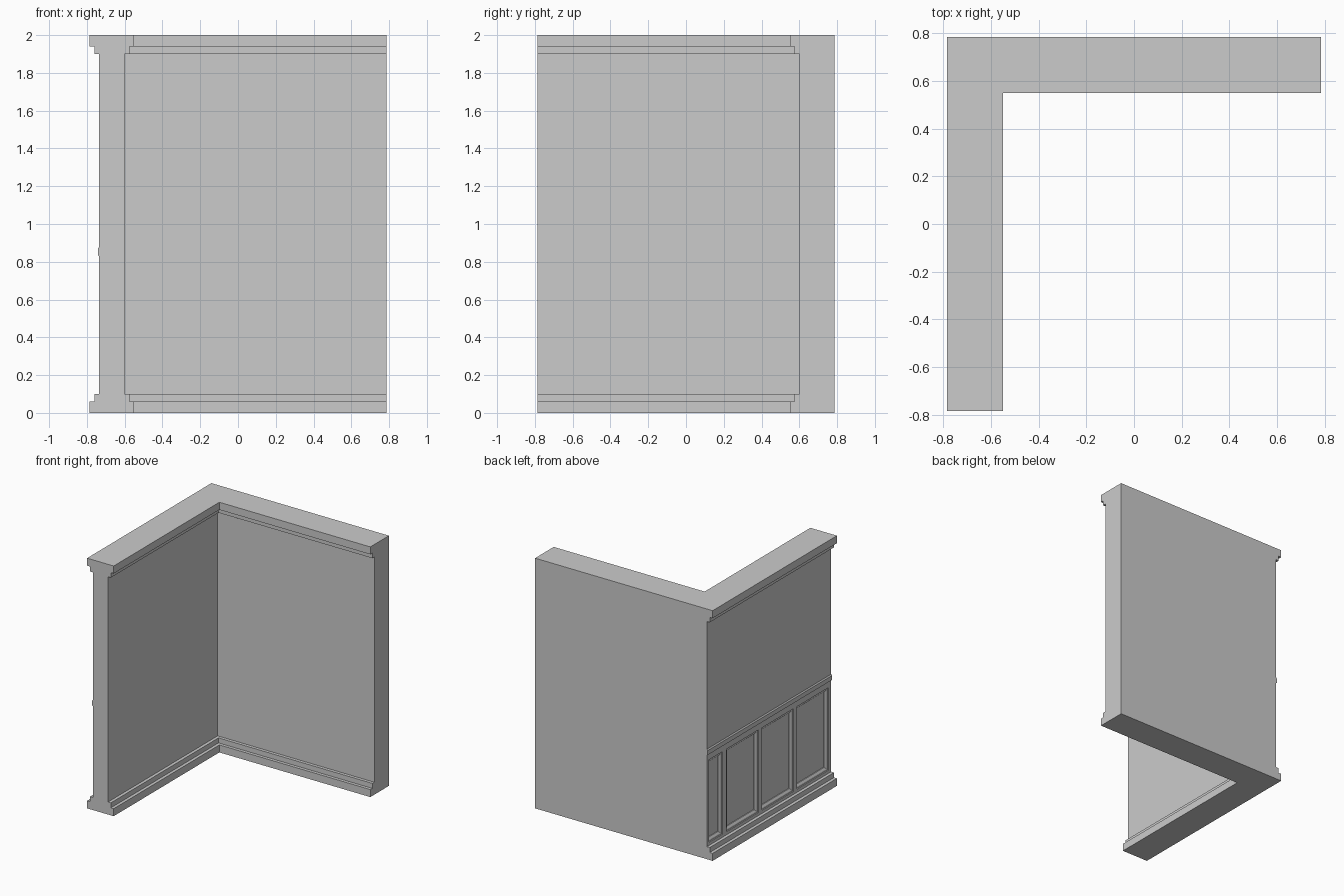
import bpy, bmesh

cube = bpy.data.objects.get("Cube")
if cube:
    bpy.data.objects.remove(cube, do_unlink=True)

HALF = 0.785       # half of the plan size
THICK = 0.235      # wall thickness at the mouldings
FACE = 0.05        # setback of the plain wall behind the mouldings

grey = bpy.data.materials.new("plaster_grey")
grey.use_nodes = True
colour = (0.6, 0.6, 0.6, 1)
grey.diffuse_color = colour
grey.node_tree.nodes["Principled BSDF"].inputs["Base Color"].default_value = colour


def finish(name, bm):
    bmesh.ops.recalc_face_normals(bm, faces=bm.faces)
    mesh = bpy.data.meshes.new(name)
    bm.to_mesh(mesh)
    bm.free()
    mesh.materials.append(grey)
    obj = bpy.data.objects.new(name, mesh)
    bpy.context.collection.objects.link(obj)
    return obj


def loft(name, loops):
    """Join equal closed loops of points, capping both ends."""
    bm = bmesh.new()
    rings = [[bm.verts.new(p) for p in loop] for loop in loops]
    for a, b in zip(rings, rings[1:]):
        for i in range(len(a)):
            j = (i + 1) % len(a)
            if (a[i].co - b[i].co).length + (a[j].co - b[j].co).length > 1e-6:
                bm.faces.new((a[i], a[j], b[j], b[i]))
    bm.faces.new(rings[0])
    bm.faces.new(rings[-1])
    bmesh.ops.remove_doubles(bm, verts=bm.verts, dist=1e-5)
    return finish(name, bm)


def corner_plan(z, setback):
    """L-shaped plan; the back and the two wall ends stay flush."""
    outer = -HALF + setback
    inner = -HALF + THICK - setback
    return [(outer, -HALF, z), (inner, -HALF, z), (inner, -inner, z),
            (HALF, -inner, z), (HALF, HALF, z), (outer, HALF, z)]


# Corner wall with stepped skirting and cornice
steps = [(0, 0), (0.06, 0), (0.06, 0.025), (0.10, 0.025), (0.10, FACE)]
profile = steps + [(2 - z, s) for z, s in reversed(steps)]
wall = loft("corner_wall", [corner_plan(z, s) for z, s in profile])


def rectangle(x, y, half_width, low, high):
    return [(x, y - half_width, low), (x, y + half_width, low),
            (x, y + half_width, high), (x, y - half_width, high)]


# Recessed panels with sloping frames in the outer side wall
surface = -HALF + FACE
LOW, HIGH = 0.125, 0.785
for y, half in [(-0.55, 0.2), (-0.108, 0.2), (0.335, 0.2), (0.675, 0.085)]:
    levels = [(-0.01, 0), (0.008, 0), (0.008, 0.012), (0.018, 0.028), (0.025, 0.028)]
    cutter = loft("panel_cutter", [
        rectangle(surface + depth, y, half - inset, LOW + inset, HIGH - inset)
        for depth, inset in levels])
    cutter.hide_render = True
    cut = wall.modifiers.new("panel", "BOOLEAN")
    cut.operation = "DIFFERENCE"
    cut.solver = "EXACT"
    cut.object = cutter
    bpy.context.view_layer.objects.active = wall
    bpy.ops.object.modifier_apply(modifier=cut.name)
    bpy.data.objects.remove(cutter, do_unlink=True)

# Dado rail above the panels
rail = [(0.83, 0), (0.835, -0.007), (0.87, -0.007), (0.88, 0), (0.88, 0.01), (0.83, 0.01)]
loft("dado_rail", [[(surface + x, y, z) for z, x in rail] for y in (-HALF, HALF)])
